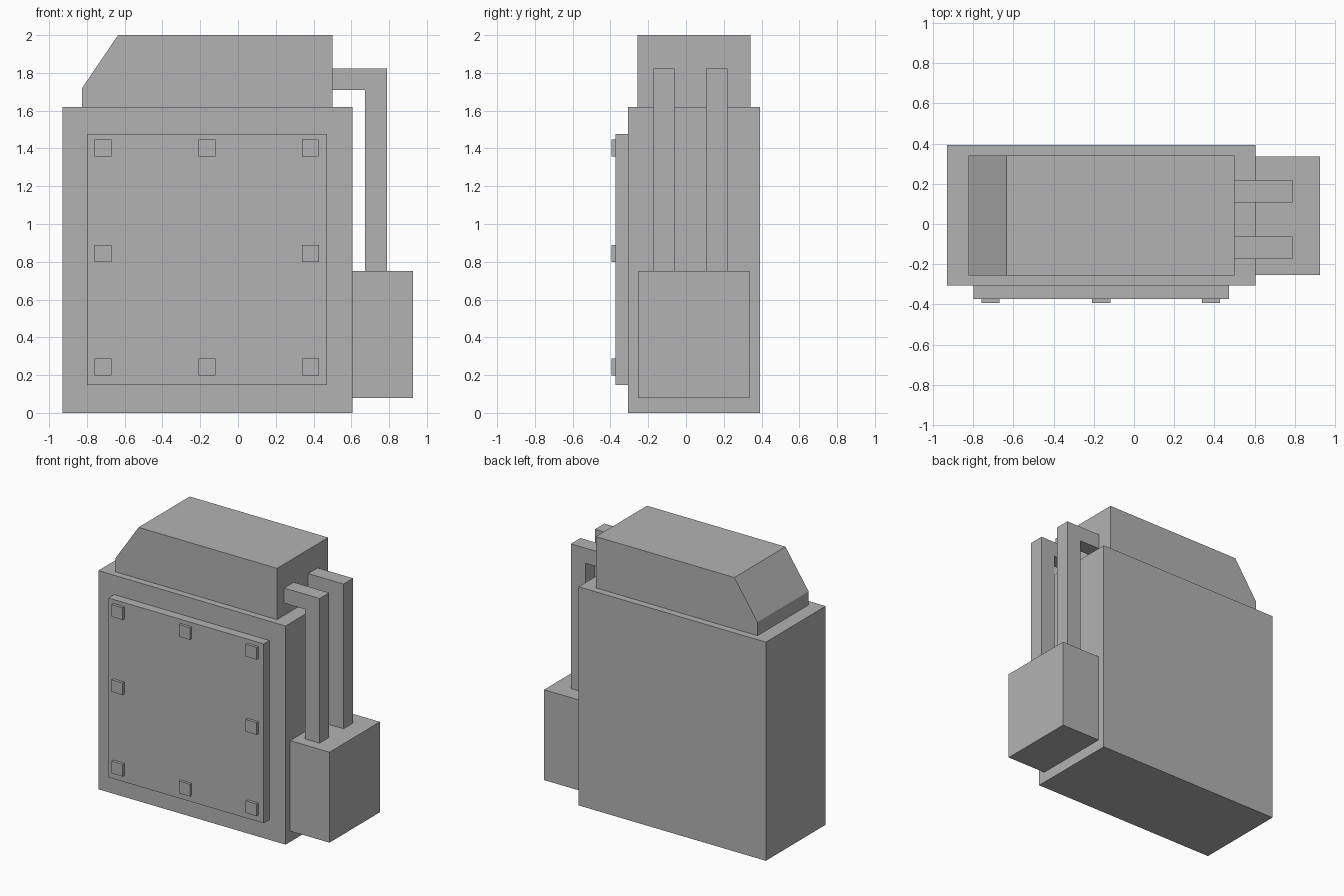
import bpy
import bmesh
from mathutils import Vector

cube = bpy.data.objects.get("Cube")
if cube:
    bpy.data.objects.remove(cube, do_unlink=True)

# Single flat grey
grey = bpy.data.materials.new("plain grey")
grey.use_nodes = True
colour = (0.45, 0.45, 0.45, 1)
grey.diffuse_color = colour
grey.node_tree.nodes["Principled BSDF"].inputs["Base Color"].default_value = colour


def prism(name, profile, y0, y1):
    """Extrude an (x, z) outline from y0 to y1."""
    bm = bmesh.new()
    face = bm.faces.new([bm.verts.new((x, y0, z)) for x, z in profile])
    result = bmesh.ops.extrude_face_region(bm, geom=[face])
    verts = [v for v in result["geom"] if isinstance(v, bmesh.types.BMVert)]
    bmesh.ops.translate(bm, verts=verts, vec=Vector((0, y1 - y0, 0)))
    bmesh.ops.recalc_face_normals(bm, faces=bm.faces)
    mesh = bpy.data.meshes.new(name)
    bm.to_mesh(mesh)
    bm.free()
    mesh.materials.append(grey)
    obj = bpy.data.objects.new(name, mesh)
    bpy.context.collection.objects.link(obj)
    return obj


def box(name, x, y, z):
    return prism(name, [(x[0], z[0]), (x[1], z[0]), (x[1], z[1]), (x[0], z[1])], *y)


# Main cabinet, raised front panel and side unit
box("cabinet", (-0.93, 0.605), (-0.307, 0.393), (0, 1.62))
box("front_panel", (-0.80, 0.472), (-0.373, -0.307), (0.148, 1.477))
box("side_box", (0.605, 0.927), (-0.253, 0.337), (0.08, 0.75))

# Top hood with one sloping end
prism("top_hood", [(-0.825, 1.62), (0.5, 1.62), (0.5, 2), (-0.635, 2), (-0.825, 1.72)],
      -0.257, 0.341)

# Bent square pipes from the hood down to the side unit
elbow = [(0.5, 1.71), (0.672, 1.71), (0.672, 0.75), (0.79, 0.75), (0.79, 1.822), (0.5, 1.822)]
for side, y in (("front", -0.173), ("back", 0.107)):
    prism(side + "_pipe", elbow, y, y + 0.112)

# Square bolts around the panel border
half = 0.045
for row, z in enumerate((0.242, 0.845, 1.402)):
    for col, x in enumerate((-0.715, -0.163, 0.384)):
        if (row, col) != (1, 1):
            box(f"panel_bolt_{row}_{col}", (x - half, x + half),
                (-0.394, -0.373), (z - half, z + half))
